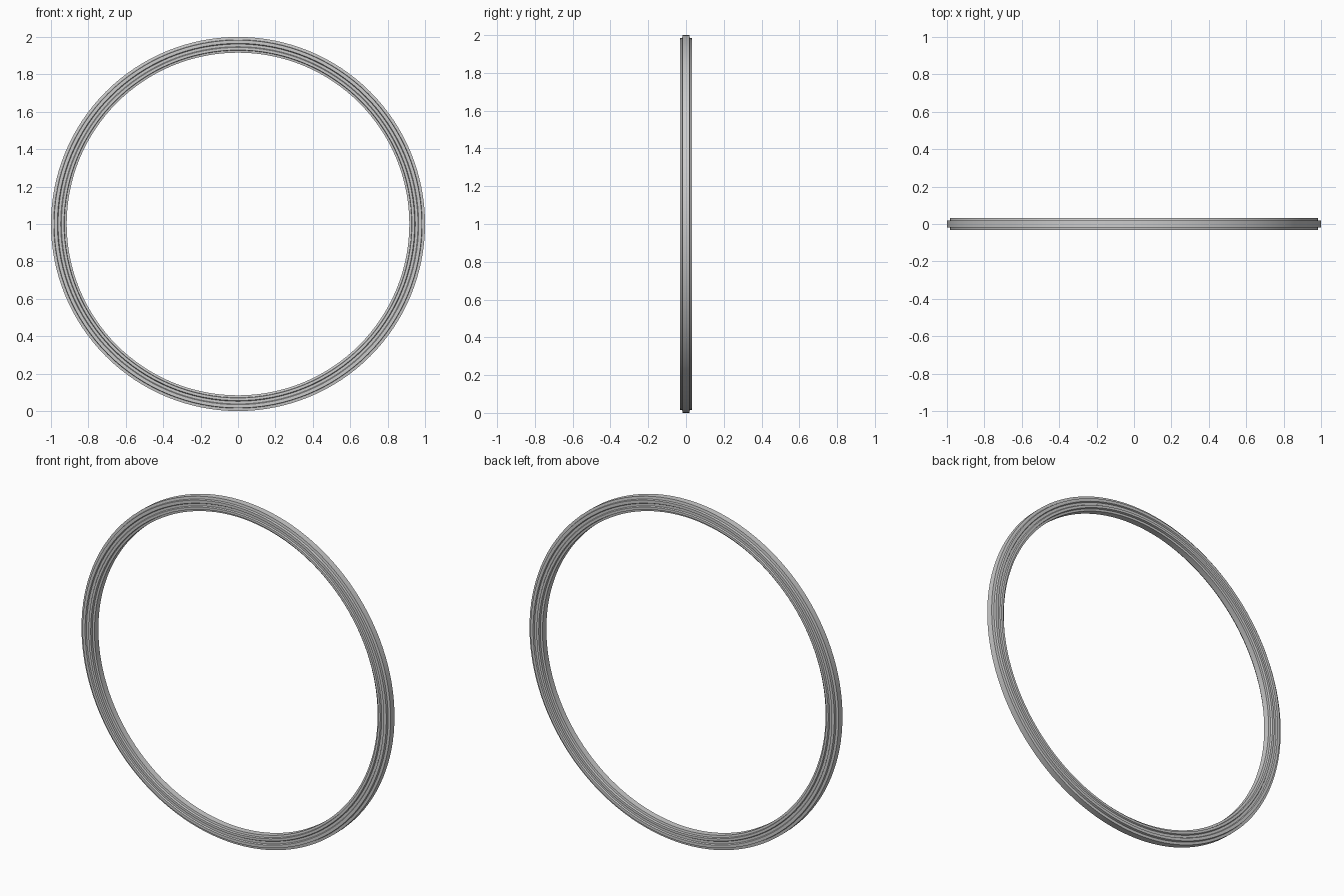
import bpy, bmesh, math

if "Cube" in bpy.data.objects:
    bpy.data.objects.remove(bpy.data.objects["Cube"])

SEGMENTS = 128

# Half cross-section (radius, half depth), from outer tread to inner lip
half = [(1.0, 0.018), (0.985, 0.020), (0.983, 0.033), (0.966, 0.033),
        (0.962, 0.026), (0.948, 0.026), (0.944, 0.033), (0.930, 0.033),
        (0.928, 0.020), (0.916, 0.018)]
profile = half + [(r, -y) for r, y in reversed(half)]

# Ring swept around the y axis, standing on the ground
bm = bmesh.new()
rings = []
for i in range(SEGMENTS):
    a = 2 * math.pi * i / SEGMENTS
    rings.append([bm.verts.new((r * math.sin(a), y, 1 + r * math.cos(a)))
                  for r, y in profile])
n = len(profile)
for i in range(SEGMENTS):
    p, q = rings[i], rings[(i + 1) % SEGMENTS]
    for j in range(n):
        k = (j + 1) % n
        bm.faces.new((p[j], p[k], q[k], q[j]))
bmesh.ops.recalc_face_normals(bm, faces=bm.faces)
mesh = bpy.data.meshes.new("grooved_ring")
bm.to_mesh(mesh)
bm.free()
ring = bpy.data.objects.new("grooved_ring", mesh)
bpy.context.collection.objects.link(ring)

# Smooth around the hoop, crisp along the grooves
bpy.context.view_layer.objects.active = ring
ring.select_set(True)
bpy.ops.object.shade_smooth_by_angle(angle=math.radians(30))
